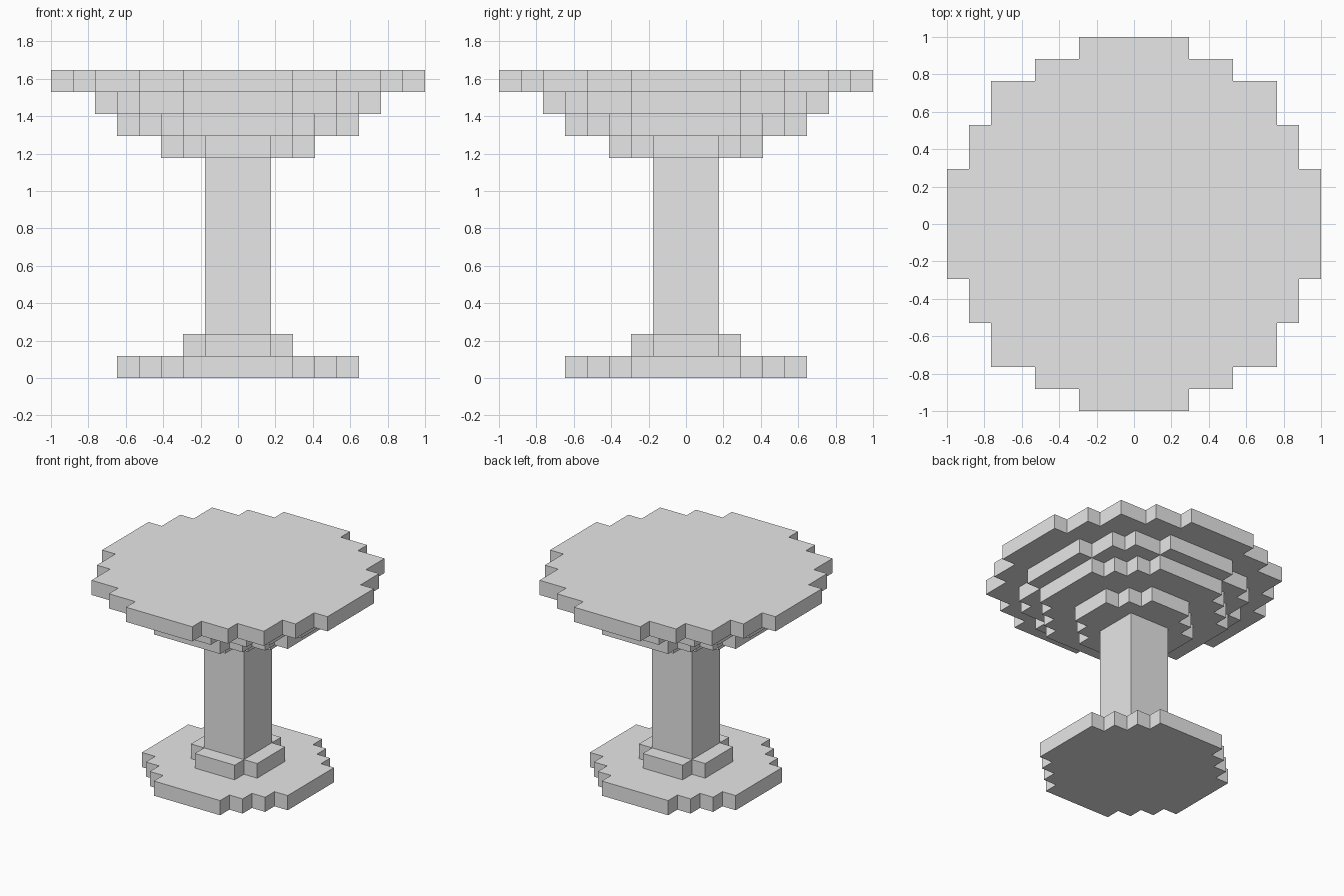
import bpy
import bmesh

cube = bpy.data.objects.get("Cube")
if cube:
    bpy.data.objects.remove(cube, do_unlink=True)

U = 2 / 17  # edge of one block

grey = bpy.data.materials.new("plain grey")
grey.use_nodes = True
colour = (0.8, 0.8, 0.8, 1)
grey.diffuse_color = colour
grey.node_tree.nodes["Principled BSDF"].inputs["Base Color"].default_value = colour


def stepped_outline(steps):
    """Closed outline from one quarter's outer corners, listed from +x to +y."""
    quarter = []
    for i, (x, y) in enumerate(steps):
        quarter.append((x, y))
        if i + 1 < len(steps):
            quarter.append((steps[i + 1][0], y))
    outline = []
    for _ in range(4):
        outline += quarter
        quarter = [(-y, x) for x, y in quarter]
    return outline


def add_tier(name, steps, bottom, top):
    """Extrude a stepped disc between two block heights."""
    bm = bmesh.new()
    verts = [bm.verts.new((x * U, y * U, bottom * U)) for x, y in stepped_outline(steps)]
    base = bm.faces.new(verts)
    ext = bmesh.ops.extrude_face_region(bm, geom=[base], use_keep_orig=True)
    moved = [g for g in ext["geom"] if isinstance(g, bmesh.types.BMVert)]
    bmesh.ops.translate(bm, verts=moved, vec=(0, 0, (top - bottom) * U))
    bmesh.ops.recalc_face_normals(bm, faces=bm.faces)
    mesh = bpy.data.meshes.new(name)
    bm.to_mesh(mesh)
    bm.free()
    mesh.materials.append(grey)
    obj = bpy.data.objects.new(name, mesh)
    bpy.context.collection.objects.link(obj)


medium_disc = [(5.5, 2.5), (4.5, 3.5), (3.5, 4.5), (2.5, 5.5)]

# Foot and column
add_tier("foot", medium_disc, 0, 1)
add_tier("foot_collar", [(2.5, 1.5), (1.5, 2.5)], 1, 2)
add_tier("column", [(1.5, 1.5)], 2, 10)

# Tiers widening up to the table top
add_tier("lower_support", [(3.5, 1.5), (2.5, 2.5), (1.5, 3.5)], 10, 11)
add_tier("middle_support", medium_disc, 11, 12)
add_tier("upper_support", [(6.5, 2.5), (5.5, 4.5), (4.5, 5.5), (2.5, 6.5)], 12, 13)
add_tier("table_top", [(8.5, 2.5), (7.5, 4.5), (6.5, 6.5), (4.5, 7.5), (2.5, 8.5)], 13, 14)
